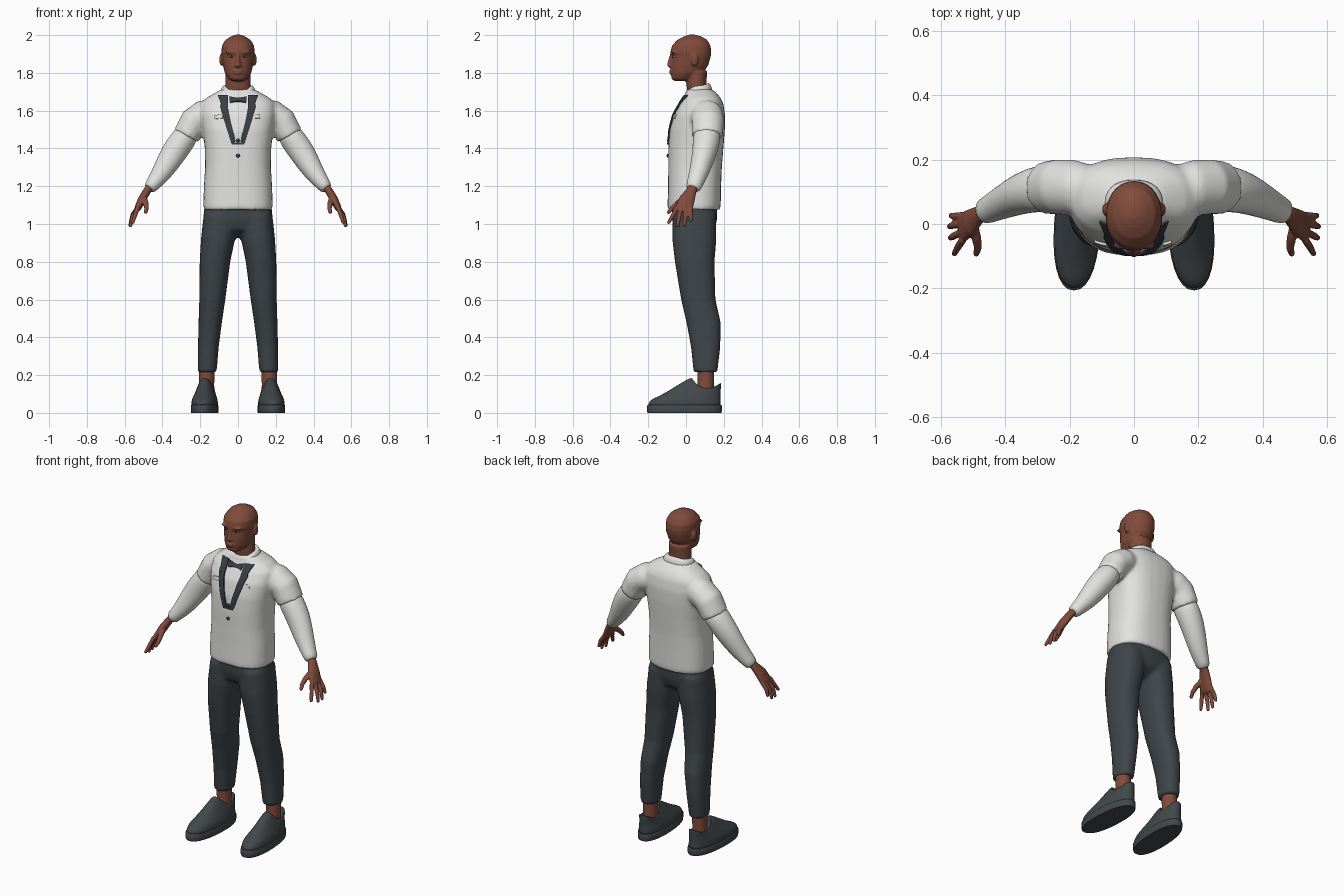
import bpy, bmesh, math
from mathutils import Vector
from mathutils.bvhtree import BVHTree

if "Cube" in bpy.data.objects:
    bpy.data.objects.remove(bpy.data.objects["Cube"])


def material(name, *rgb):
    m = bpy.data.materials.new(name)
    m.use_nodes = True
    m.diffuse_color = (*rgb, 1)
    m.node_tree.nodes["Principled BSDF"].inputs["Base Color"].default_value = (*rgb, 1)
    return m


SKIN = material("brown skin", .22, .072, .045)
WHITE = material("off white cloth", .76, .76, .74)
DARK = material("charcoal trousers", .05, .06, .068)
SHOE = material("charcoal leather", .055, .064, .07)
TRIM = material("dark lapel", .04, .046, .056)
EYE = material("eye white", .5, .42, .38)
IRIS = material("dark iris", .02, .012, .01)
N = 28


def power(v, e):
    return math.copysign(abs(v) ** e, v)


def stack(sections, xc=0, n=2.3, shear=0):
    """Horizontal rings: z, half width, front y, back y, [front lift, back lift, x centre]."""
    rings = []
    for s in sections:
        z, w, yf, yb, lf, lb, cx = (list(s) + [0, 0, 0][len(s) - 4:])[:7]
        ring = []
        for i in range(N):
            a = 2 * math.pi * i / N
            c, q = power(math.cos(a), 2 / n), power(math.sin(a), 2 / n)
            y = (yf + yb) / 2 + q * (yb - yf) / 2
            ring.append(Vector((xc + cx + c * w + shear * y, y, z + (lf if q < 0 else lb) * q * q)))
        rings.append(ring)
    return rings


def tube(points, sides=20, round_end=False):
    """Rings along a path of x, y, z, radius, depth radius."""
    pts = [(Vector(p[:3]), p[3], p[-1]) for p in points]
    if round_end:
        a, b = pts[-2][0], pts[-1][0]
        d, r = (b - a).normalized(), pts[-1][1]
        pts += [(b + d * r * .6, r * .75, r * .75), (b + d * r * .9, r * .3, r * .3)]
    rings = []
    for i, (p, r, d) in enumerate(pts):
        t = (pts[min(i + 1, len(pts) - 1)][0] - pts[max(i - 1, 0)][0]).normalized()
        v = Vector((0, 1, 0))
        v = (v - t * v.dot(t)).normalized()
        u = t.cross(v)
        rings.append([p + u * r * math.cos(k * math.tau / sides) + v * d * math.sin(k * math.tau / sides)
                      for k in range(sides)])
    return rings


def blob(x, y, z, rx, ry, rz):
    return stack([(z - rz * math.cos(a), rx * math.sin(a), y - ry * math.sin(a), y + ry * math.sin(a))
                  for a in [math.pi * (.04 + .92 * k / 10) for k in range(11)]], x, 2)


def finish(ob, angle=50):
    bpy.ops.object.select_all(action='DESELECT')
    ob.select_set(True)
    bpy.context.view_layer.objects.active = ob
    for m in list(ob.modifiers):
        bpy.ops.object.modifier_apply(modifier=m.name)
    bpy.ops.object.shade_smooth_by_angle(angle=math.radians(angle))
    return ob


def part(name, lofts, mat, side=1, voxel=0, smooth=4, subsurf=0):
    """Skin every stack of rings into one object, optionally fused together."""
    bm = bmesh.new()
    for rings in lofts:
        vs = [[bm.verts.new((p.x * side, p.y, p.z)) for p in r] for r in rings]
        for a, b in zip(vs, vs[1:]):
            for i in range(len(a)):
                j = (i + 1) % len(a)
                bm.faces.new((a[i], a[j], b[j], b[i]))
        bm.faces.new(vs[0][::-1])
        bm.faces.new(vs[-1])
    bmesh.ops.recalc_face_normals(bm, faces=bm.faces)
    me = bpy.data.meshes.new(name)
    bm.to_mesh(me)
    bm.free()
    me.materials.append(mat)
    ob = bpy.data.objects.new(name, me)
    bpy.context.collection.objects.link(ob)
    if subsurf:
        ob.modifiers.new("round", 'SUBSURF').levels = subsurf
    if voxel:
        m = ob.modifiers.new("fuse", 'REMESH')
        m.mode, m.voxel_size = 'VOXEL', voxel
        m = ob.modifiers.new("relax", 'SMOOTH')
        m.factor, m.iterations = .5, smooth
    return finish(ob)


def mirrored(points):
    return [(-p[0], *p[1:]) for p in points]


# Jacket: torso fused with the short outer sleeves
torso = stack([(1.075, .182, -.097, .18), (1.1, .184, -.098, .184), (1.2, .181, -.095, .186),
               (1.3, .174, -.094, .19), (1.4, .176, -.094, .198), (1.5, .188, -.088, .206),
               (1.58, .2, -.068, .207), (1.64, .195, -.034, .197), (1.67, .165, -.012, .182),
               (1.695, .12, -.002, .16), (1.715, .085, .002, .135)], n=2.5)
upper = [(.13, .11, 1.59, .07), (.18, .112, 1.578, .08, .086), (.232, .115, 1.545, .077, .086),
         (.275, .113, 1.465, .072, .082)]
jacket = part("jacket", [torso, tube(upper), tube(mirrored(upper))], WHITE, voxel=.011, smooth=5)
part("collar", [stack([(1.69, .094, -.008, .142, -.02, .01), (1.712, .092, -.008, .138, -.025, .012),
                       (1.735, .079, .0, .123, -.035, .014), (1.73, .072, .006, .116, -.035, .014)])],
     WHITE, subsurf=1)

# Trousers: hips fused with both legs
leg = [(.215, .05, .04, .166, 0, 0, .163), (.35, .055, .026, .182, 0, 0, .157),
       (.48, .062, .002, .184, 0, 0, .147), (.6, .069, -.026, .156, 0, 0, .136),
       (.8, .081, -.059, .151, 0, 0, .122), (.92, .09, -.073, .161, 0, 0, .106),
       (1.05, .09, -.07, .16, 0, 0, .092)]
hips = stack([(.93, .06, 0, .1), (.97, .15, -.06, .15), (1.02, .184, -.074, .164), (1.1, .178, -.075, .166)])
part("trousers", [hips, stack(leg), stack([(*s[:6], -s[6]) for s in leg])], DARK, voxel=.011)

# Head with nose, lips, brows, ears and neck
skull = stack([(1.757, .03, -.06, 0), (1.768, .05, -.077, .04), (1.8, .07, -.08, .09),
               (1.84, .08, -.079, .118), (1.885, .086, -.074, .131), (1.91, .088, -.083, .134),
               (1.945, .085, -.074, .13), (1.975, .066, -.045, .112), (1.993, .038, -.012, .08),
               (2.002, .014, .015, .05)], n=2.1)
neck = stack([(1.66, .07, .012, .12), (1.74, .066, .002, .108), (1.81, .066, 0, .112)], n=2)
nose = stack([(1.828, .017, -.088, -.05), (1.837, .021, -.1, -.05), (1.852, .014, -.099, -.05),
              (1.9, .009, -.085, -.05)], n=2)
face = [skull, neck, nose, blob(0, -.078, 1.811, .027, .012, .006), blob(0, -.077, 1.799, .024, .012, .006)]
for s in (-1, 1):
    face += [blob(s * .036, -.066, 1.909, .03, .014, .008), blob(s * .087, .045, 1.87, .012, .02, .034)]
part("head", face, SKIN, voxel=.0055, smooth=3)

knuckles = [(-.048, (.545, -.07, 1.045), (.557, -.092, 1.008)),
            (-.023, (.56, -.038, 1.035), (.569, -.043, .99)),
            (.003, (.562, -.004, 1.035), (.572, -.008, .992)),
            (.026, (.558, .024, 1.05), (.567, .026, 1.018))]
fore = [(.25, .113, 1.505, .06, .07), (.285, .11, 1.455, .068, .075), (.337, .1, 1.384, .071, .066),
        (.405, .068, 1.268, .054, .052), (.455, .043, 1.205, .037, .042), (.474, .036, 1.182, .034, .039)]
palm = [(.45, .045, 1.215, .022, .026), (.482, .028, 1.175, .021, .028), (.508, .005, 1.13, .022, .042),
        (.53, -.01, 1.085, .018, .046), (.536, -.012, 1.07, .012, .04)]
thumb = [(.5, .0, 1.14, .016), (.488, -.045, 1.11, .015), (.484, -.074, 1.083, .012), (.489, -.092, 1.062, .01)]

for s, label in ((1, "left_"), (-1, "right_")):
    # Eyes
    part(label + "eye", [blob(.034, -.058, 1.886, .015, .014, .007)], EYE, s)
    part(label + "iris", [blob(.034, -.069, 1.886, .0055, .005, .0055)], IRIS, s)
    # Lower sleeve and hand
    part(label + "lower_sleeve", [tube(fore)], WHITE, s, subsurf=1)
    fingers = [tube([(.53, y, 1.09, .012), (*mid, .0115), (*tip, .009)], 12, True) for y, mid, tip in knuckles]
    part(label + "hand", [tube(palm), tube(thumb, 12, True)] + fingers, SKIN, s, voxel=.004, smooth=3)
    # Ankle and shoe
    part(label + "ankle", [stack([(.08, .042, .055, .15), (.15, .04, .062, .148), (.24, .042, .06, .15)], .166, 2)],
         SKIN, s)
    shoe = [(.03, .069, -.2, .184), (.045, .07, -.201, .185), (.06, .069, -.196, .184), (.075, .066, -.178, .183),
            (.095, .058, -.13, .183), (.11, .052, -.07, .185, .022, .02), (.13, .045, .028, .187, .062, .032),
            (.13, .039, .036, .176, .056, .028), (.09, .037, .05, .165)]
    part(label + "shoe", [stack(shoe, .176, 2.3, -.05)], SHOE, s, subsurf=1)
    part(label + "sole", [stack([(0, .07, -.203, .187), (.008, .072, -.206, .19), (.038, .072, -.206, .19),
                                 (.042, .069, -.202, .187)], .176, 2.3, -.05)], SHOE, s)

bm = bmesh.new()
bm.from_mesh(jacket.data)
chest = BVHTree.FromBMesh(bm)
bm.free()


def plate(name, pairs, mat, thick=.009, steps=6, cols=5):
    """Thin strip draped on the chest between pairs of x, z, x, z edge points."""
    lines = []
    for a, b in zip(pairs, pairs[1:]):
        lines += [[p + (q - p) * k / steps for p, q in zip(a, b)] for k in range(steps)]
    lines.append(pairs[-1])
    pm = bmesh.new()
    rows = []
    for xa, za, xb, zb in lines:
        row = []
        for c in range(cols + 1):
            f = c / cols
            x, z = xa + (xb - xa) * f, za + (zb - za) * f
            hit = chest.ray_cast(Vector((x, -1, z)), Vector((0, 1, 0)))[0]
            row.append(pm.verts.new((x, (hit.y if hit else 0) - .003, z)))
        rows.append(row)
    for r, t in zip(rows, rows[1:]):
        for i in range(cols):
            pm.faces.new((r[i], r[i + 1], t[i + 1], t[i]))
    me = bpy.data.meshes.new(name)
    pm.to_mesh(me)
    pm.free()
    me.materials.append(mat)
    ob = bpy.data.objects.new(name, me)
    bpy.context.collection.objects.link(ob)
    m = ob.modifiers.new("thickness", 'SOLIDIFY')
    m.thickness, m.offset = thick, 0
    return finish(ob, 35)


# Lapels, bow tie, pocket flaps and buttons
lapel = [(.106, 1.68, .052, 1.68), (.09, 1.635, .052, 1.64), (.094, 1.62, .052, 1.61),
         (.074, 1.55, .04, 1.55), (.036, 1.43, .012, 1.435)]
for s, label in ((1, "left_"), (-1, "right_")):
    plate(label + "lapel", [(s * a, b, s * c, d) for a, b, c, d in lapel], TRIM)
plate("lapel_join", [(-.036, 1.432, -.03, 1.42), (.036, 1.432, .03, 1.42)], TRIM)
plate("bow_tie", [(-.046, 1.675, -.043, 1.642), (-.012, 1.667, -.012, 1.648),
                  (.012, 1.667, .012, 1.648), (.046, 1.675, .043, 1.642)], TRIM)
plate("right_pocket_flap", [(-.122, 1.575, -.122, 1.556), (-.08, 1.58, -.08, 1.56)], WHITE)
plate("left_pocket_flap", [(.09, 1.58, .09, 1.56), (.116, 1.58, .116, 1.56)], WHITE)
for label, z in (("upper", 1.442), ("lower", 1.362)):
    y = chest.ray_cast(Vector((0, -1, z)), Vector((0, 1, 0)))[0].y
    part(label + "_button", [blob(0, y - .003, z, .01, .006, .01)], TRIM)
